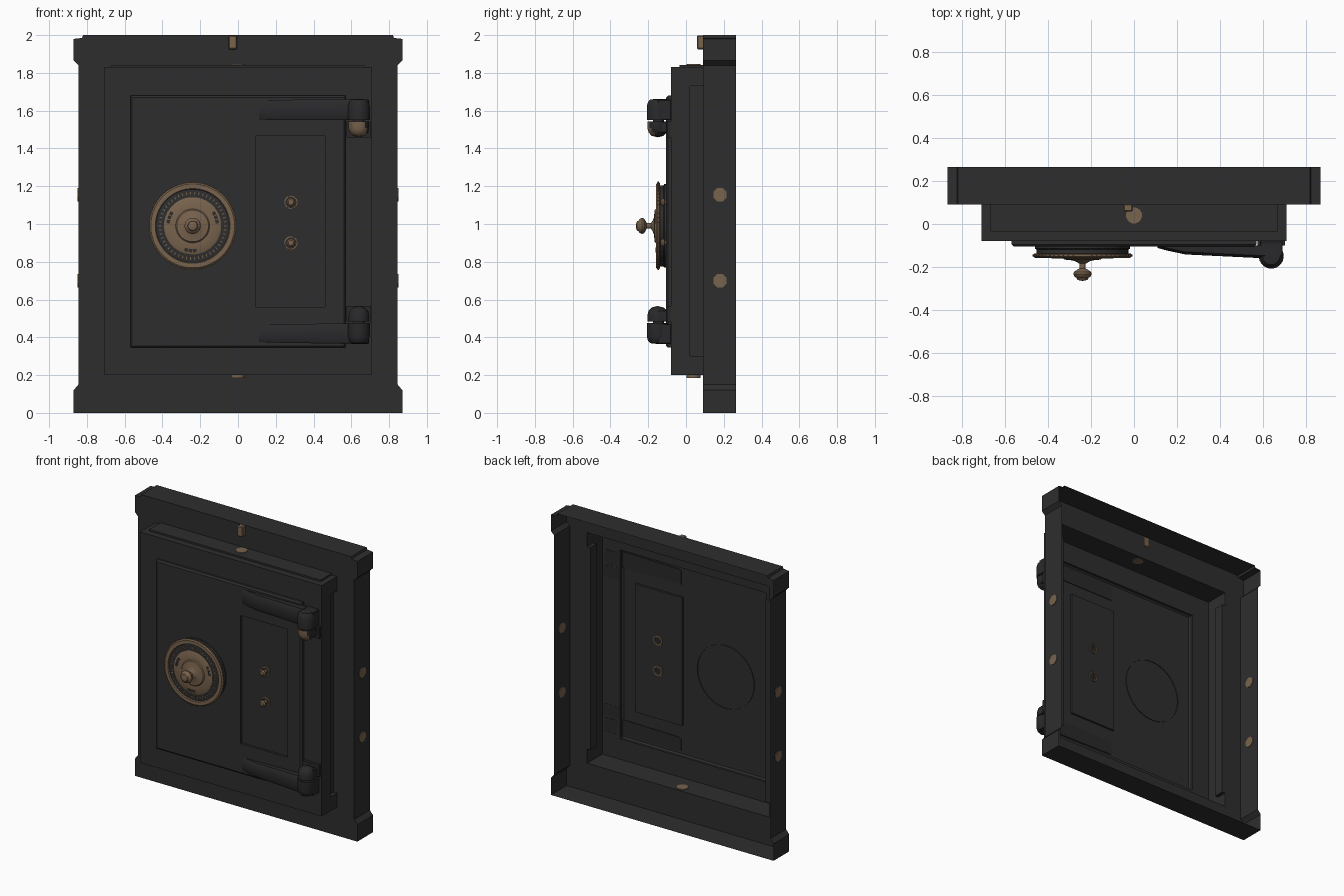
import bpy, bmesh, math
from mathutils import Matrix, Vector

if "Cube" in bpy.data.objects:
    bpy.data.objects.remove(bpy.data.objects["Cube"])


def material(name, col):
    m = bpy.data.materials.new(name)
    m.diffuse_color = (*col, 1)
    m.use_nodes = True
    m.node_tree.nodes["Principled BSDF"].inputs["Base Color"].default_value = m.diffuse_color
    return m


BLACK = material("black_iron", (0.027, 0.027, 0.027))
DARK = material("dark_hinge_iron", (0.022, 0.022, 0.024))
BRONZE = material("aged_bronze", (0.19, 0.125, 0.075))


def finish(name, bm, mat, recalc=True):
    if recalc:
        bmesh.ops.recalc_face_normals(bm, faces=bm.faces)
    me = bpy.data.meshes.new(name)
    bm.to_mesh(me)
    bm.free()
    me.materials.append(mat)
    ob = bpy.data.objects.new(name, me)
    bpy.context.collection.objects.link(ob)
    return ob


def rect(x0, x1, z0, z1):
    return [(x0, z0), (x1, z0), (x1, z1), (x0, z1)]


def loop(bm, pts, y):
    return [bm.verts.new((x, y, z)) for x, z in pts]


def bridge(bm, a, b):
    for i in range(len(a)):
        j = (i + 1) % len(a)
        bm.faces.new((a[i], a[j], b[j], b[i]))


def box(name, x, y, z, mat, bevel=0.0):
    bm = bmesh.new()
    bmesh.ops.create_cube(bm, size=1)
    for v in bm.verts:
        v.co = Vector(((x[0] + x[1]) / 2 + v.co.x * (x[1] - x[0]),
                       (y[0] + y[1]) / 2 + v.co.y * (y[1] - y[0]),
                       (z[0] + z[1]) / 2 + v.co.z * (z[1] - z[0])))
    if bevel:
        bmesh.ops.bevel(bm, geom=bm.edges[:], offset=bevel, segments=1, affect='EDGES')
    return finish(name, bm, mat)


def lathe(name, prof, centre, axis, mat, n=32):
    """Turn (radius, height) pairs around an axis through centre."""
    bm = bmesh.new()
    rings = []
    for r, h in prof:
        if r == 0:
            rings.append([bm.verts.new((0, 0, h))])
        else:
            rings.append([bm.verts.new((r * math.cos(2 * math.pi * (k + .5) / n),
                                        r * math.sin(2 * math.pi * (k + .5) / n), h)) for k in range(n)])
    for a, b in zip(rings, rings[1:]):
        for k in range(n):
            q = [a[k % len(a)], a[(k + 1) % len(a)], b[(k + 1) % len(b)], b[k % len(b)]]
            q = list(dict.fromkeys(q))
            if len(q) > 2:
                bm.faces.new(q)
    rot = Vector((0, 0, 1)).rotation_difference(Vector(axis)).to_matrix().to_4x4()
    bm.transform(Matrix.Translation(centre) @ rot)
    return finish(name, bm, mat)


# door surround: open-backed shell with corner blocks and a notched door opening
half = [(0.87, 0), (0.87, 0.12), (0.845, 0.15), (0.845, 1.84), (0.87, 1.865),
        (0.87, 1.98), (0.825, 1.985), (0.82, 2.0)]
outline = half + [(-x, z) for x, z in reversed(half)]
notch = [(0.71, 0.2), (0.71, 0.3), (0.685, 0.3), (0.685, 1.73), (0.71, 1.73), (0.71, 1.83)]
notch = notch + [(-x, z) for x, z in reversed(notch)]
bm = bmesh.new()
front = loop(bm, outline, 0.09)
bridge(bm, loop(bm, outline, 0.265), front)
hole = loop(bm, notch, 0.09)
edges = [bm.edges.get((front[i], front[i - 1])) for i in range(len(front))]
edges += [bm.edges.new((hole[i], hole[i - 1])) for i in range(len(hole))]
bmesh.ops.triangle_fill(bm, edges=edges, use_beauty=True, normal=(0, -1, 0))
bridge(bm, hole, loop(bm, notch, 0.02))
finish("door_surround", bm, BLACK)

# ledges where the door sides are recessed
for s in (-1, 1):
    bm = bmesh.new()
    bm.faces.new(loop(bm, rect(s * 0.685, s * 0.71, 0.3, 1.73), 0.02))
    finish("side_recess_ledge", bm, BLACK)

# door: stepped shell with raised panel and sunken plate
door = rect(-0.71, 0.71, 0.2, 1.83)
panel = rect(-0.57, 0.57, 0.345, 1.68)
panel_top = rect(-0.56, 0.56, 0.355, 1.67)
plate = rect(0.095, 0.46, 0.56, 1.465)
bm = bmesh.new()
chain = [loop(bm, p, y) for p, y in ((door, 0.02), (door, -0.08), (panel, -0.08),
         (panel, -0.095), (panel_top, -0.105), (plate, -0.105), (plate, -0.09))]
for a, b in zip(chain, chain[1:]):
    bridge(bm, a, b)
bm.faces.new(chain[-1])
finish("door_shell", bm, BLACK)

box("door_top_ledge", (-0.67, 0.67), (-0.035, 0.09), (1.829, 1.842), BLACK)

# bolt ends, seen from both sides of the thin walls
for s in (-1, 1):
    for z in (0.7, 1.155):
        lathe("side_bolt", [(0, -0.004), (0.038, -0.004), (0.038, 0.004), (0, 0.004)],
              (s * 0.845, 0.18, z), (1, 0, 0), BRONZE, 8)
for z in (0.2, 1.842):
    lathe("door_bolt", [(0, -0.016), (0.038, -0.016), (0.038, 0.004), (0, 0.004)],
          (0, 0.04, z), (0, 0, 1), BRONZE, 12)
box("top_catch", (-0.05, -0.005), (0.058, 0.095), (1.925, 1.999), BRONZE, 0.006)

# combination dial
C = Vector((-0.24, 0, 0.99))
FWD = (0, -1, 0)
lathe("dial_base", [(0.222, 0.1), (0.222, 0.115), (0.215, 0.12), (0.215, 0.14), (0, 0.14)], C, FWD, BLACK, 48)
lathe("dial_rim", [(0.2, 0.138), (0.226, 0.138), (0.23, 0.143), (0.23, 0.152), (0.222, 0.158),
                   (0.198, 0.158), (0.193, 0.148)], C, FWD, BRONZE, 48)
lathe("dial_scale", [(0.2, 0.14), (0.2, 0.15), (0.14, 0.154), (0.14, 0.14)], C, FWD, BLACK, 48)
lathe("dial_centre", [(0.152, 0.14), (0.152, 0.156), (0.145, 0.16), (0.09, 0.16), (0.084, 0.166),
                      (0.045, 0.17), (0.03, 0.176), (0.015, 0.185), (0.015, 0.208), (0.025, 0.213),
                      (0.04, 0.223), (0.043, 0.234), (0.037, 0.246), (0.028, 0.251), (0.024, 0.26),
                      (0.012, 0.264), (0, 0.265)], C, FWD, BRONZE, 32)


def dial_marks(name, angles, r0, r1, width, y0, y1, mat):
    bm = bmesh.new()
    for a in angles:
        m = (Matrix.Translation(C) @ Matrix.Rotation(a, 4, 'Y')
             @ Matrix.Translation(((r0 + r1) / 2, (y0 + y1) / 2, 0))
             @ Matrix.Diagonal((r1 - r0, y1 - y0, width, 1)))
        bmesh.ops.create_cube(bm, size=1, matrix=m)
    finish(name, bm, mat)


dial_marks("rim_knurls", [math.tau * k / 60 for k in range(60)], 0.222, 0.234, 0.01, -0.152, -0.143, BRONZE)
dial_marks("scale_ticks", [math.tau * k / 50 for k in range(50)], 0.166, 0.18, 0.005, -0.155, -0.149, BRONZE)
dial_marks("dial_dark_marks", [math.radians(c + d) for c in (-20, 95, 200) for d in (-10, 0, 10)],
           0.122, 0.14, 0.019, -0.1615, -0.157, BLACK)

# keyhole knobs on the sunken plate
for z in (0.9, 1.115):
    c = (0.28, 0, z)
    lathe("knob_collar", [(0.027, 0.083), (0.035, 0.083), (0.035, 0.098), (0.027, 0.1), (0.027, 0.083)],
          c, FWD, BRONZE, 20)
    lathe("small_knob", [(0.012, 0.085), (0.012, 0.11), (0.021, 0.116), (0.022, 0.126), (0.014, 0.134),
                         (0, 0.136)], c, FWD, BRONZE, 16)

# hinges: tapered strap, knuckle, rounded pin end and mounting block
for tag, z0, z1, d in (("upper", 1.55, 1.663, -1), ("lower", 0.365, 0.475, 1)):
    bm = bmesh.new()
    secs = []
    for x, yf, t in ((0.11, -0.112, 0.01), (0.16, -0.125, 0.008), (0.24, -0.142, 0.006), (0.61, -0.16, 0)):
        lo, hi = z0 + (t if d > 0 else 0), z1 - t
        secs.append([bm.verts.new(p) for p in (
            (x, -0.1, lo), (x, yf + 0.008, lo), (x, yf, lo + 0.015),
            (x, yf, hi - 0.02), (x, yf + 0.012, hi), (x, -0.1, hi))])
    for a, b in zip(secs, secs[1:]):
        bridge(bm, a, b)
    bm.faces.new(secs[0])
    bm.faces.new(secs[-1])
    finish(tag + "_hinge_strap", bm, DARK)
    # knuckle on the strap, rounded at its outer end
    inner, outer = (z0, z1) if d < 0 else (z1, z0)
    e = -d
    lathe(tag + "_hinge_knuckle", [(0, inner), (0.058, inner), (0.058, outer - e * 0.04),
          (0.052, outer - e * 0.018), (0.04, outer - e * 0.004), (0, outer)], (0.64, -0.15, 0), (0, 0, 1), DARK, 24)
    box(tag + "_knuckle_block", (0.587, 0.693), (-0.15, -0.079), (z0, z1 - 0.004), DARK, 0.004)
    # pin end on the other side of the gap
    g = inner + d * 0.008
    pin = lathe(tag + "_hinge_pin_end", [(0, g), (0.055, g), (0.055, g + d * 0.035), (0.048, g + d * 0.058),
                (0.032, g + d * 0.075), (0, g + d * 0.083)], (0.64, -0.15, 0), (0, 0, 1), DARK, 24)
    box(tag + "_pin_block", (0.575, 0.703), (-0.1, -0.079), sorted((g, g + d * 0.083)), DARK)
    box(tag + "_pin_bracket", (0.59, 0.69), (-0.15, -0.099), sorted((g, g + d * 0.06)), DARK, 0.004)
    lathe(tag + "_hinge_core", [(0, inner - 0.012), (0.03, inner - 0.012), (0.03, inner + 0.012), (0, inner + 0.012)],
          (0.64, -0.145, 0), (0, 0, 1), DARK, 12)
    if d < 0:  # exposed bronze on the front of the upper pin
        pin.data.materials.append(BRONZE)
        for f in pin.data.polygons:
            if f.normal.y < -0.15 and f.normal.x < 0.7:
                f.material_index = 1

# smooth shading on round parts only, edges kept sharp
for ob in bpy.context.scene.objects:
    ob.select_set(True)
    bpy.context.view_layer.objects.active = ob
bpy.ops.object.shade_smooth_by_angle(angle=math.radians(35))
